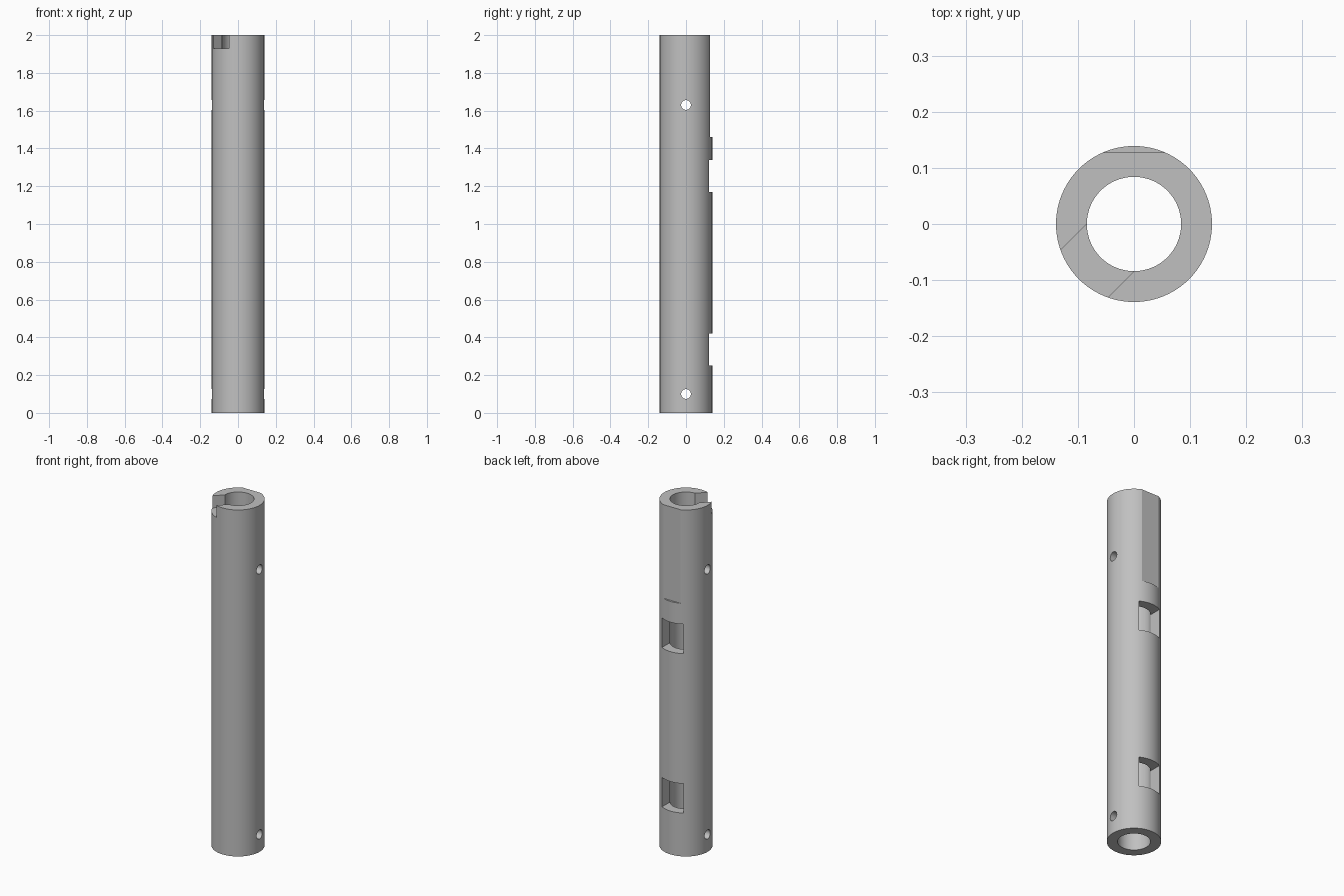
import bpy, bmesh, math
from mathutils import Matrix, Vector

cube = bpy.data.objects.get("Cube")
if cube:
    bpy.data.objects.remove(cube, do_unlink=True)

LENGTH, OUTER, BORE = 2.0, 0.139, 0.084


def add_object(name, bm):
    bmesh.ops.recalc_face_normals(bm, faces=bm.faces)
    mesh = bpy.data.meshes.new(name)
    bm.to_mesh(mesh)
    bm.free()
    obj = bpy.data.objects.new(name, mesh)
    bpy.context.collection.objects.link(obj)
    return obj


def box(name, low, high, turn=0):
    low, high = Vector(low), Vector(high)
    bm = bmesh.new()
    place = (Matrix.Rotation(turn, 4, 'Z') @ Matrix.Translation((low + high) / 2)
             @ Matrix.Diagonal((*(high - low), 1)))
    bmesh.ops.create_cube(bm, size=1, matrix=place)
    return add_object(name, bm)


def cylinder(name, radius, depth, z, sides, axis='Z'):
    bm = bmesh.new()
    place = Matrix.Translation((0, 0, z))
    if axis == 'X':
        place = place @ Matrix.Rotation(math.pi / 2, 4, 'Y')
    bmesh.ops.create_cone(bm, cap_ends=True, segments=sides, radius1=radius,
                          radius2=radius, depth=depth, matrix=place)
    return add_object(name, bm)


# Main round body
tube = cylinder("slotted_tube", OUTER, LENGTH, LENGTH / 2, 96)

# Central bore
cutters = [cylinder("bore_cutter", BORE, LENGTH + 0.2, LENGTH / 2, 96)]

# Shallow flat along the upper back
cutters.append(box("flat_cutter", (-0.2, 0.1275, 1.46), (0.2, 0.3, 2.1)))

# Two windows through the back wall
for z in (0.25, 1.17):
    cutters.append(box("window_cutter", (-0.068, 0, z), (0.068, 0.3, z + 0.17)))

# Cross pin holes through both sides
for z in (0.10, 1.63):
    cutters.append(cylinder("pin_hole_cutter", 0.026, 0.5, z, 32, 'X'))

# Diagonal notch in the top rim
cutters.append(box("notch_cutter", (-0.0594, -0.3, 1.93), (0.0594, 0, 2.1),
                   turn=-math.pi / 4))

for cutter in cutters:
    cutter.hide_render = True
    mod = tube.modifiers.new(cutter.name, 'BOOLEAN')
    mod.operation = 'DIFFERENCE'
    mod.solver = 'EXACT'
    mod.object = cutter

# Bake the cuts and drop the cutters
bpy.context.view_layer.update()
graph = bpy.context.evaluated_depsgraph_get()
cut_mesh = bpy.data.meshes.new_from_object(tube.evaluated_get(graph))
tube.modifiers.clear()
tube.data = cut_mesh
for cutter in cutters:
    bpy.data.objects.remove(cutter, do_unlink=True)

# Plain grey metal
grey = bpy.data.materials.new("plain_grey")
grey.use_nodes = True
color = (0.53, 0.53, 0.53, 1)
grey.diffuse_color = color
grey.node_tree.nodes["Principled BSDF"].inputs["Base Color"].default_value = color
tube.data.materials.clear()
tube.data.materials.append(grey)
for face in tube.data.polygons:
    face.material_index = 0

# Smooth round walls, sharp machined edges
bpy.ops.object.select_all(action='DESELECT')
tube.select_set(True)
bpy.context.view_layer.objects.active = tube
bpy.ops.object.shade_smooth_by_angle(angle=math.radians(15))
